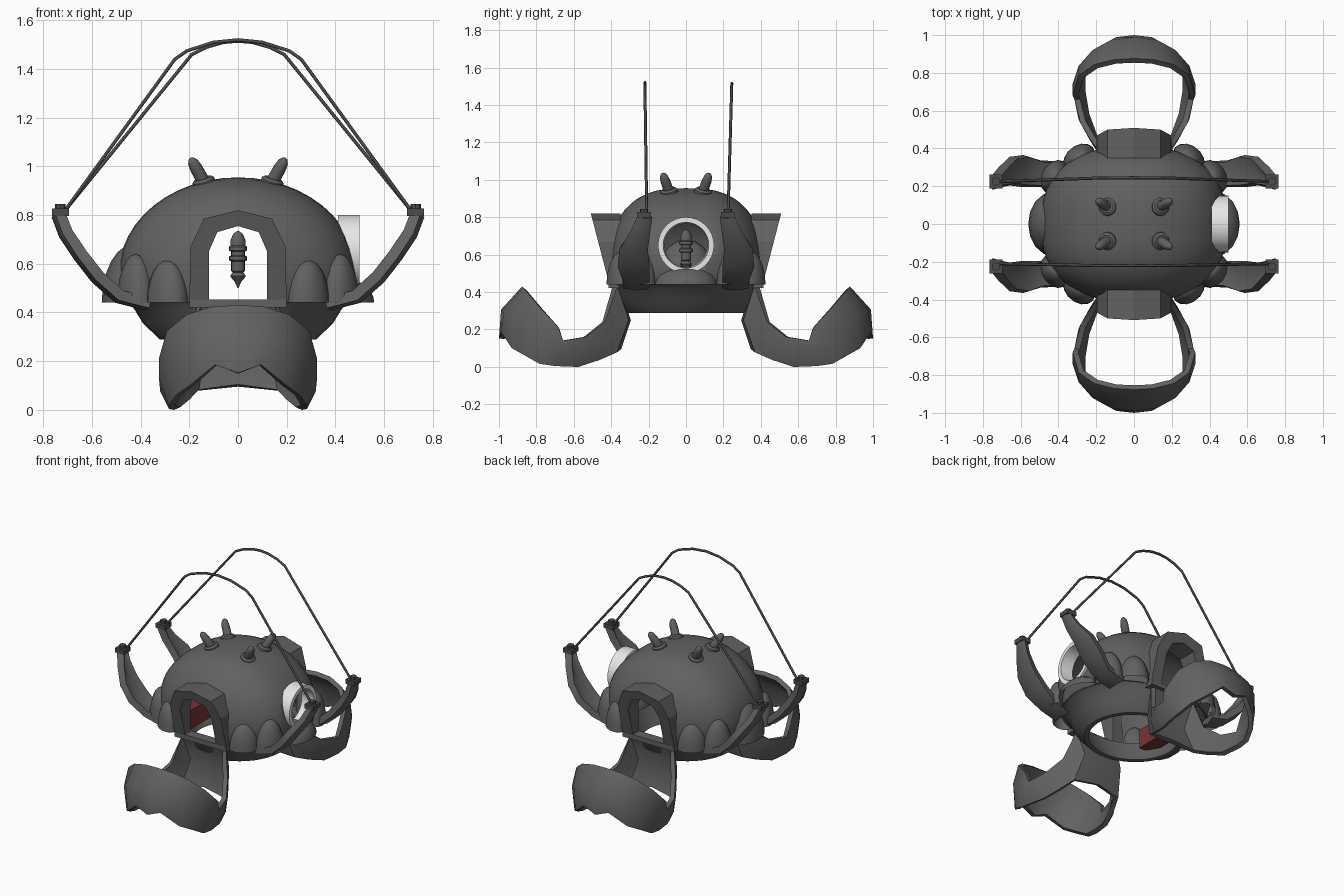
import bpy, bmesh, math
from mathutils import Vector

if "Cube" in bpy.data.objects:
    bpy.data.objects.remove(bpy.data.objects["Cube"])


def material(name, color):
    m = bpy.data.materials.new(name)
    m.use_nodes = True
    m.diffuse_color = (*color, 1)
    m.node_tree.nodes["Principled BSDF"].inputs["Base Color"].default_value = (*color, 1)
    return m


GREY = material("dark_grey", (.12, .12, .12))
DARK = material("cable_grey", (.07, .07, .07))
WHITE = material("white", (.8, .8, .8))
RED = material("dull_red", (.18, .035, .035))


def finish(name, bm, mat, thick=0, offset=0, smooth=35):
    bmesh.ops.recalc_face_normals(bm, faces=bm.faces)
    me = bpy.data.meshes.new(name)
    bm.to_mesh(me)
    bm.free()
    ob = bpy.data.objects.new(name, me)
    bpy.context.collection.objects.link(ob)
    me.materials.append(mat)
    bpy.ops.object.select_all(action='DESELECT')
    ob.select_set(True)
    bpy.context.view_layer.objects.active = ob
    if thick:
        mod = ob.modifiers.new("Thickness", 'SOLIDIFY')
        mod.thickness, mod.offset = thick, offset
        bpy.ops.object.modifier_apply(modifier=mod.name)
    if smooth:
        bpy.ops.object.shade_smooth_by_angle(angle=math.radians(smooth))
    return ob


def loft(name, rows, mat, closed=False, loop=False, **kw):
    """Skin rows of points; closed joins last row to first, loop closes each row."""
    bm = bmesh.new()
    grid = [[bm.verts.new(p) for p in row] for row in rows]
    n, k = len(grid), len(grid[0])
    for i in range(n if closed else n - 1):
        a, b = grid[i], grid[(i + 1) % n]
        for j in range(k if loop else k - 1):
            bm.faces.new((a[j], a[(j + 1) % k], b[(j + 1) % k], b[j]))
    if loop and not closed:
        bm.faces.new(grid[0])
        bm.faces.new(grid[-1])
    return finish(name, bm, mat, **kw)


def ellipse(rx, ry, n=40):
    return [(rx * math.cos(2 * math.pi * i / n), ry * math.sin(2 * math.pi * i / n))
            for i in range(n)]


def lathe(name, profile, mat, origin, axis=(0, 0, 1), n=16, closed=False):
    q = Vector(axis).to_track_quat('Z', 'Y')
    rows = [[Vector(origin) + q @ Vector((x, y, h)) for x, y in ellipse(r, r, n)]
            for r, h in profile]
    return loft(name, rows, mat, closed=closed, loop=True)


def box(name, center, size, mat):
    bm = bmesh.new()
    bmesh.ops.create_cube(bm, size=1)
    bmesh.ops.scale(bm, vec=size, verts=bm.verts)
    bmesh.ops.translate(bm, vec=center, verts=bm.verts)
    return finish(name, bm, mat, smooth=0)


def dome(name, center, radii, mat, base=.44, turn=0, fullness=1, u=32, v=24, **kw):
    """Ellipsoid cut flat at the base height; fullness under 1 squares it along y."""
    bm = bmesh.new()
    bmesh.ops.create_uvsphere(bm, u_segments=u, v_segments=v, radius=1)
    for vert in bm.verts:
        c = vert.co
        x = c.x * radii[0]
        y = math.copysign(abs(c.y) ** fullness, c.y) * radii[1]
        vert.co = (center[0] + x * math.cos(turn) - y * math.sin(turn),
                   center[1] + x * math.sin(turn) + y * math.cos(turn),
                   center[2] + c.z * radii[2])
    bmesh.ops.remove_doubles(bm, verts=bm.verts, dist=.0005)
    bmesh.ops.bisect_plane(bm, geom=bm.verts[:] + bm.edges[:] + bm.faces[:],
                           plane_co=(0, 0, base), plane_no=(0, 0, 1), clear_inner=True)
    return finish(name, bm, mat, **kw)


def cut(target, cutter):
    mod = target.modifiers.new("Opening", 'BOOLEAN')
    mod.operation, mod.solver, mod.object = 'DIFFERENCE', 'EXACT', cutter
    bpy.context.view_layer.objects.active = target
    bpy.ops.object.modifier_apply(modifier=mod.name)
    bpy.data.objects.remove(cutter)


def arch(half):
    return half + [(-x, z) for x, z in reversed(half) if x]


# Hollow body shell with two doorways and a round window
INNER = arch([(.12, .43), (.12, .65), (.085, .73), (0, .755)])
OUTER = arch([(.2, .43), (.195, .67), (.14, .785), (0, .82)])
shell = dome("body_shell", (0, 0, .56), (.49, .42, .395), GREY, fullness=.72, u=40,
             thick=.03, offset=-1)
opening = [(x, z - .05 if z < .5 else z) for x, z in INNER]
cut(shell, loft("door_cutter", [[(x, y, z) for x, z in opening] for y in (-.7, .7)],
                GREY, loop=True, smooth=0))
cut(shell, lathe("window_cutter", [(.125, -.2), (.125, .2)], GREY, (.48, 0, .65), (1, 0, 0), 32))

# Open bowl under the shell
loft("bowl_wall", [[(x, y, z) for x, y in ellipse(rx, ry)] for rx, ry, z in
                   ((.475, .41, .445), (.43, .395, .42), (.39, .37, .355), (.32, .31, .288),
                    (.29, .28, .288), (.34, .32, .37), (.37, .34, .445))],
     GREY, closed=True, loop=True)

# Round window rim
lathe("window_rim", [(.15, -.05), (.15, .04), (.122, .04), (.115, -.05)], WHITE,
      (.46, 0, .65), (1, 0, 0), 32, closed=True)

# Bulging petals around the base
for sx in (1, -1):
    dome("side_petal", (sx * .43, 0, .44), (.13, .17, .1 if sx > 0 else .24), GREY, u=16, v=12)
    for sy in (1, -1):
        for x, y, h in ((.29, .345, .175), (.42, .25, .2)):
            dome("corner_petal", (sx * x, sy * y, .44), (.07, .095, h), GREY,
                 turn=math.atan2(sy * y, sx * x), u=14, v=12)

# Claw foot half ring: upper, middle and lower edge of each section
CLAW = [
    ((0, .37, .43), (0, .31, .25), (0, .36, .1)),
    ((.16, .38, .43), (.14, .32, .25), (.17, .38, .08)),
    ((.21, .44, .24), (.22, .45, .13), (.21, .47, .04)),
    ((.27, .54, .16), (.28, .56, .08), (.25, .58, .005)),
    ((.3, .66, .14), (.305, .68, .08), (.27, .7, .01)),
    ((.31, .68, .21), (.31, .74, .13), (.27, .78, .02)),
    ((.28, .78, .32), (.28, .83, .21), (.245, .85, .06)),
    ((.2, .835, .385), (.21, .91, .27), (.19, .92, .1)),
    ((.1, .86, .415), (.12, .96, .3), (.09, .975, .185)),
    ((0, .865, .42), (0, .975, .3), (0, .985, .15)),
]
for sy, label in ((-1, "front"), (1, "back")):
    half = [[(x, sy * y, z) for x, y, z in row] for row in CLAW]
    other = [[(-x, y, z) for x, y, z in row] for row in reversed(half[1:-1])]
    loft(label + "_claw_foot", half + other, GREY, closed=True, thick=.03, smooth=50)

    # Flared door frame, leaning outward to the top
    def front(z):
        return sy * (.41 + .26 * (z - .44))
    sections = []
    for (ox, oz), (ix, iz) in zip(OUTER, INNER):
        sections.append([(ox, sy * .35, oz), (ox, front(oz), oz),
                         (ix, front(iz), iz), (ix, sy * .35, iz)])
    loft(label + "_door_frame", sections, GREY, loop=True, smooth=0)
    box(label + "_door_sill", (0, sy * .38, .437), (.4, .07, .034), GREY)

# Curved arms with clamps at the tips
ARM = [(.36, .44, .2, .33), (.48, .47, .2, .33), (.57, .55, .2, .36),
       (.64, .64, .21, .35), (.7, .73, .2, .29), (.73, .81, .19, .25)]
for sx in (1, -1):
    for sy in (1, -1):
        rows = [[(sx * x, sy * a, z), (sx * (x + .015), sy * (a + b) / 2, z - .01),
                 (sx * x, sy * b, z)] for x, z, a, b in ARM]
        loft("curved_arm", rows, GREY, thick=.045, smooth=50)
        box("arm_clamp", (sx * .73, sy * .225, .812), (.07, .075, .03), DARK)
        lathe("clamp_pin", [(.022, 0), (.022, .033)], DARK, (sx * .73, sy * .225, .812), n=8)

# Arched cables between the arms
for label, y0, y1, half in (
        ("front", -.21, -.22, [(.71, .82), (.26, 1.44), (.21, 1.475), (.1, 1.51), (0, 1.52)]),
        ("back", .225, .245, [(.71, .82), (.19, 1.46), (.13, 1.49), (.06, 1.51), (0, 1.515)])):
    curve = bpy.data.curves.new(label + "_cable", 'CURVE')
    curve.dimensions = '3D'
    curve.bevel_depth, curve.bevel_resolution = .008, 1
    path = arch(half)
    spline = curve.splines.new('POLY')
    spline.points.add(len(path) - 1)
    for p, (x, z) in zip(spline.points, path):
        p.co = (x, y0 + (y1 - y0) * (z - .82) / .7, z, 1)
    curve.materials.append(DARK)
    bpy.context.collection.objects.link(bpy.data.objects.new(label + "_cable", curve))

# Roof horns on small collars
for sx in (1, -1):
    for sy in (1, -1):
        spot = (sx * .14, sy * .09, .935)
        lathe("horn_collar", [(.047, -.02), (.047, .008), (.035, .018)], GREY,
              spot, (sx * .3, sy * .2, 1))
        lathe("roof_horn", [(.027, 0), (.026, .07), (.021, .1), (.012, .115), (.002, .12)], GREY,
              spot, (sx * .55, sy * .35, 1), n=12)

# Hanging lantern in the middle
lathe("hanging_lantern", [(.002, .5), (.015, .53), (.022, .535), (.032, .55), (.022, .565),
                          (.028, .57), (.028, .61), (.037, .615), (.037, .63), (.028, .635),
                          (.028, .65), (.037, .655), (.037, .67), (.03, .675), (.03, .7),
                          (.018, .725), (.002, .735)], GREY, (0, 0, 0))

# Bench inside the cabin
box("bench_cushion", (-.27, -.03, .45), (.1, .36, .13), RED)
